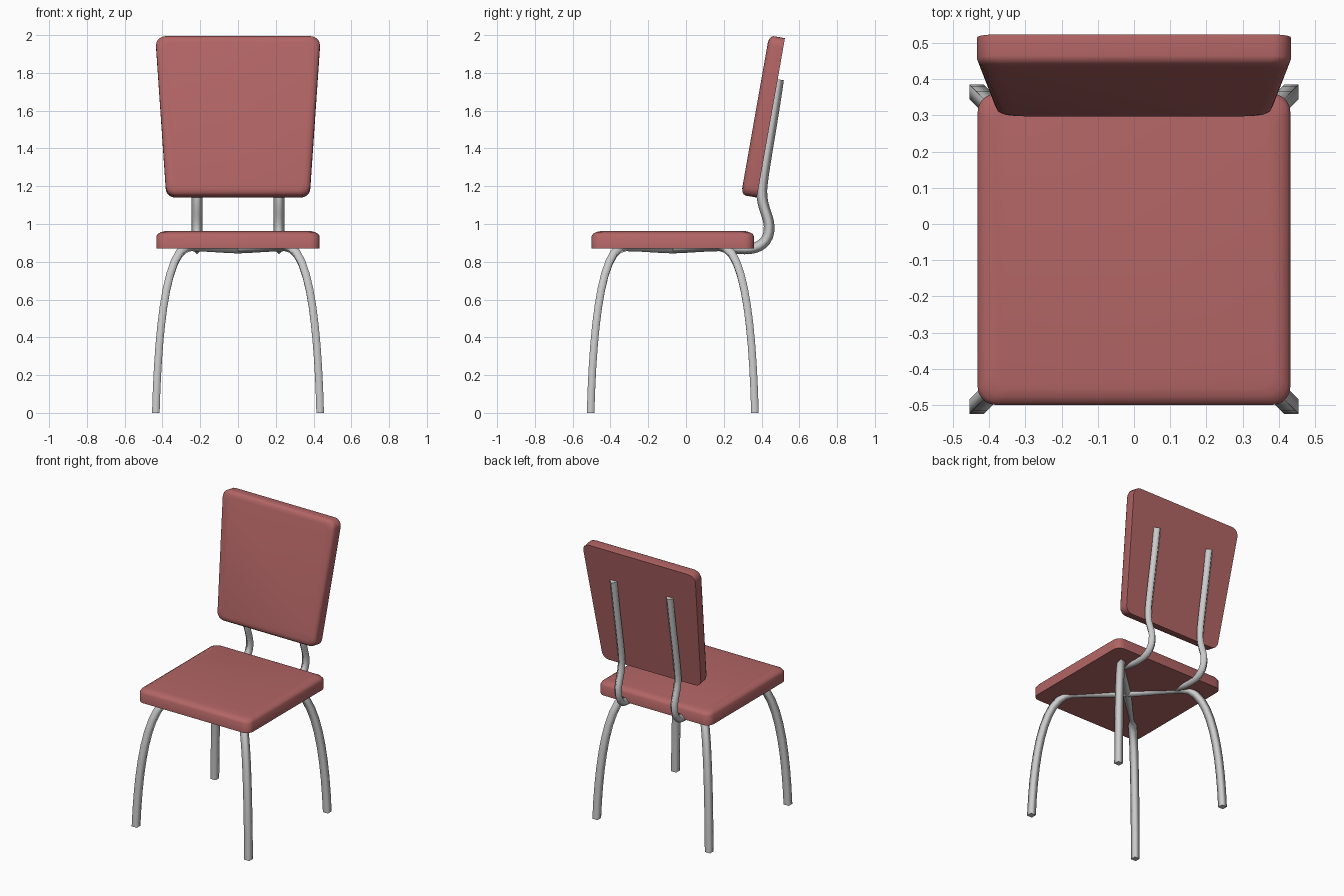
import bpy, bmesh
from math import sin, cos, radians, pi
from mathutils import Vector
from mathutils.geometry import interpolate_bezier

if "Cube" in bpy.data.objects:
    bpy.data.objects.remove(bpy.data.objects["Cube"])

red = bpy.data.materials.new("red_vinyl")
red.diffuse_color = (0.45, 0.13, 0.13, 1)
red.use_nodes = True
red.node_tree.nodes["Principled BSDF"].inputs["Base Color"].default_value = red.diffuse_color


def finish(bm, name, angle, mat=None):
    """Smooth shading with edges above the given angle kept sharp."""
    bmesh.ops.recalc_face_normals(bm, faces=bm.faces)
    for f in bm.faces:
        f.smooth = True
    for e in bm.edges:
        e.smooth = e.calc_face_angle(0) < radians(angle)
    me = bpy.data.meshes.new(name)
    bm.to_mesh(me)
    bm.free()
    if mat:
        me.materials.append(mat)
    ob = bpy.data.objects.new(name, me)
    bpy.context.collection.objects.link(ob)
    return ob


def loft(bm, rings):
    """Skin a list of closed vertex rings and cap both ends."""
    for a, b in zip(rings, rings[1:]):
        n = len(a)
        for i in range(n):
            bm.faces.new((a[i], a[(i + 1) % n], b[(i + 1) % n], b[i]))
    bm.faces.new(rings[0])
    bm.faces.new(rings[-1])


def pad(name, w0, w1, length, radius, layers, place):
    """Rounded cushion: half widths w0 to w1 along its length, layers = (height, inset)."""
    bm = bmesh.new()
    rings = []
    for h, d in layers:
        ring = []
        for k, (sx, end) in enumerate(((1, 1), (-1, 1), (-1, 0), (1, 0))):
            cx = sx * ((w1 if end else w0) - radius - d)
            cv = length - radius - d if end else radius + d
            for j in range(6):
                a = (k + j / 5) * pi / 2
                ring.append(bm.verts.new(place(cx + radius * cos(a), cv + radius * sin(a), h)))
        rings.append(ring)
    loft(bm, rings)
    return finish(bm, name, 50, red)


def path(knots, steps=9):
    """Sample a chain of cubic segments: point, handle, handle, point, ..."""
    pts = []
    for i in range(0, len(knots) - 1, 3):
        p0, h0, h1, p1 = (Vector((a, 0, b)) for a, b in knots[i:i + 4])
        seg = interpolate_bezier(p0, h0, h1, p1, steps)
        pts += seg if not pts else seg[1:]
    return [(p.x, p.z) for p in pts]


def tube(name, pts, side, r=0.0283):
    """Four-sided rod swept along a planar path; side is the plane normal."""
    bm = bmesh.new()
    rings = []
    for i, p in enumerate(pts):
        t = (pts[min(i + 1, len(pts) - 1)] - pts[max(i - 1, 0)]).normalized()
        n = t.cross(side)
        ring = [p + n * r, p + side * r, p - n * r, p - side * r]
        for v in ring:
            if v.z < 0.03:
                v.z = 0
        rings.append([bm.verts.new(v) for v in ring])
    loft(bm, rings)
    for ring in (rings[0], rings[-1]):
        bmesh.ops.split_edges(bm, edges=[bm.edges.get((ring[i - 1], ring[i])) for i in range(4)])
    return finish(bm, name, 95)


# seat cushion
pad("seat", 0.432, 0.432, 0.86, 0.05,
    ((0, 0), (0.065, 0), (0.078, 0.008), (0.087, 0.024), (0.092, 0.045)),
    lambda u, v, h: (u, -0.5 + v, 0.87 + h))

# reclined backrest cushion, wider at the top
s, c = sin(radians(10)), cos(radians(10))
pad("backrest", 0.383, 0.434, 0.857, 0.05,
    ((0, 0), (0.06, 0), (0.073, 0.006), (0.081, 0.018), (0.085, 0.036)),
    lambda u, v, h: (u, 0.375 + v * s - h * c, 1.14 + v * c + h * s))

# two crossing arches, each forming a diagonal pair of legs
half = path([(0.435, 0), (0.423, 0.45), (0.38, 0.88), (0.25, 0.884),
             (0.16, 0.884), (0.08, 0.874), (0, 0.873)], 12)
arch = half + [(-a, z) for a, z in reversed(half[:-1])]
for name, d in (("leg_arch_a", 1), ("leg_arch_b", -1)):
    tube(name, [Vector((a, -0.07 + d * a, z)) for a, z in arch],
         Vector((1, -d, 0)).normalized())

# bent rods carrying the backrest
rod = path([(0.08, 0.91), (0.17, 0.895), (0.22, 0.868), (0.31, 0.868),
            (0.39, 0.866), (0.445, 0.905), (0.44, 0.99),
            (0.435, 1.06), (0.388, 1.10), (0.405, 1.22),
            (0.42, 1.34), (0.46, 1.55), (0.49, 1.765)])
for name, x in (("left_back_rod", -0.217), ("right_back_rod", 0.217)):
    tube(name, [Vector((x, y, z)) for y, z in rod], Vector((1, 0, 0)))
